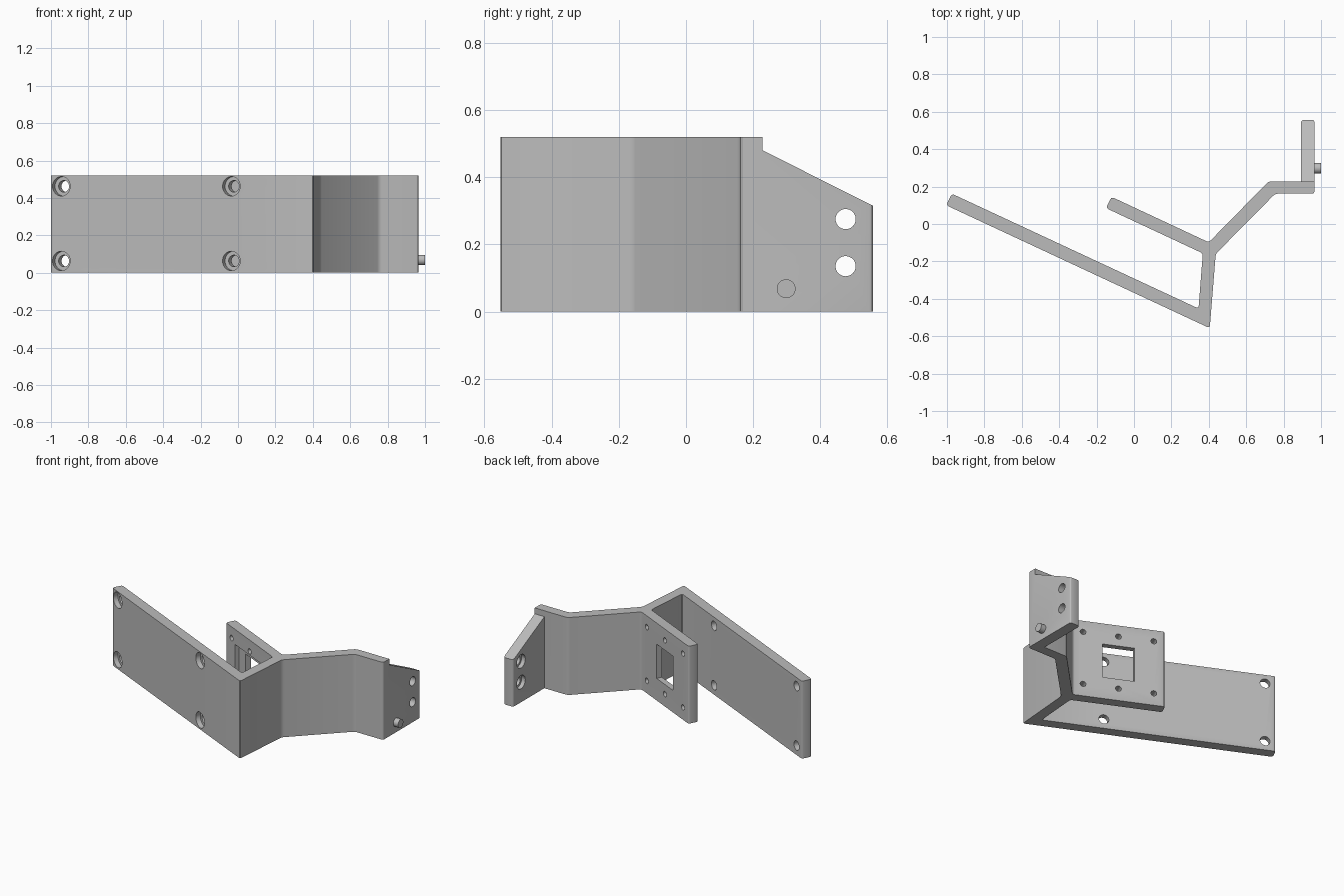
import bpy, bmesh
from math import radians, pi
from mathutils import Matrix, Vector

if "Cube" in bpy.data.objects:
    bpy.data.objects.remove(bpy.data.objects["Cube"])

HEIGHT = 0.52
THICK = 0.066
TILT = Matrix.Rotation(radians(-25), 4, 'Z')

grey = bpy.data.materials.new("plain grey")
grey.use_nodes = True
colour = (0.5, 0.5, 0.5, 1)
grey.diffuse_color = colour
grey.node_tree.nodes["Principled BSDF"].inputs["Base Color"].default_value = colour


def make_object(name, bm):
    bmesh.ops.recalc_face_normals(bm, faces=bm.faces)
    mesh = bpy.data.meshes.new(name)
    bm.to_mesh(mesh)
    bm.free()
    mesh.materials.append(grey)
    obj = bpy.data.objects.new(name, mesh)
    bpy.context.collection.objects.link(obj)
    return obj


def prism(points, offset):
    """Closed profile swept along an offset."""
    bm = bmesh.new()
    face = bm.faces.new([bm.verts.new(p) for p in points])
    new = bmesh.ops.extrude_face_region(bm, geom=[face])["geom"]
    verts = [g for g in new if isinstance(g, bmesh.types.BMVert)]
    bmesh.ops.translate(bm, verts=verts, vec=offset)
    return bm


def cylinder(frame, centre, radius, length, axis):
    bm = bmesh.new()
    turn = Matrix.Rotation(pi / 2, 4, axis)
    bmesh.ops.create_cone(bm, cap_ends=True, segments=32, radius1=radius,
                          radius2=radius, depth=length,
                          matrix=frame @ Matrix.Translation(centre) @ turn)
    return bm


def box(frame, centre, size):
    bm = bmesh.new()
    bmesh.ops.create_cube(bm, size=1, matrix=frame @ Matrix.Translation(centre)
                          @ Matrix.Diagonal((*size, 1)))
    return bm


cutters = []


def cut(bm):
    obj = make_object("cutter", bm)
    obj.hide_render = True
    cutters.append(obj)


# Folded bracket: one plan outline raised to full height
outline = [(-1.004, 0.10), (0.405, -0.557), (0.437, -0.16), (0.755, 0.162),
           (0.965, 0.162), (0.965, 0.557), (0.893, 0.557), (0.893, 0.228),
           (0.72, 0.228), (0.40, -0.098), (-0.12, 0.145), (-0.15, 0.085),
           (0.368, -0.157), (0.345, -0.452), (-0.974, 0.162)]
bm = prism([(x, y, 0) for x, y in outline], (0, 0, HEIGHT))
sharp_inside = Vector((0.893, 0.228))
upright = [e for e in bm.edges
           if abs(e.verts[0].co.z - e.verts[1].co.z) > 0.1
           and (e.verts[0].co.xy - sharp_inside).length > 0.01]
bmesh.ops.bevel(bm, geom=upright, offset=0.014, segments=3, profile=0.5,
                affect='EDGES')
bracket = make_object("folded_bracket", bm)

# Sloped top of the end flange
slope = [(0.227, 0.48), (0.7, 0.243), (0.7, 0.7), (0.227, 0.7)]
cut(prism([(0.88, y, z) for y, z in slope], (0.2, 0, 0)))

# Flange holes, widened on the inner side
flat = Matrix.Identity(4)
for z in (0.135, 0.275):
    cut(cylinder(flat, (0.93, 0.475, z), 0.03, 0.2, 'Y'))
    cut(cylinder(flat, (0.88, 0.475, z), 0.045, 0.08, 'Y'))

# Counterbored screw holes in the long plate
long_plate = Matrix.Translation((-1.0, 0.10, 0)) @ TILT
for x in (0.062, 1.065):
    for z in (0.063, 0.462):
        cut(cylinder(long_plate, (x, 0.03, z), 0.031, 0.3, 'X'))
        cut(cylinder(long_plate, (x, 0, z), 0.052, 0.06, 'X'))

# Mounting plate: screw holes, window and front pocket
mount = Matrix.Translation((-0.15, 0.085, 0)) @ TILT
for x in (0.07, 0.29, 0.51):
    for z in (0.083, 0.444):
        cut(cylinder(mount, (x, THICK / 2, z), 0.018, 0.12, 'X'))
cut(box(mount, (0.29, THICK / 2, 0.263), (0.2, 0.2, 0.23)))
cut(box(mount, (0.29, 0, 0.263), (0.36, 0.06, 0.31)))

# Bake the cuts and drop the cutters
for cutter in cutters:
    mod = bracket.modifiers.new("cut", 'BOOLEAN')
    mod.operation = 'DIFFERENCE'
    mod.solver = 'EXACT'
    mod.object = cutter
bpy.context.view_layer.update()
graph = bpy.context.evaluated_depsgraph_get()
baked = bpy.data.meshes.new_from_object(bracket.evaluated_get(graph))
bracket.modifiers.clear()
bracket.data = baked
baked.materials.clear()
baked.materials.append(grey)
for poly in baked.polygons:
    poly.material_index = 0
for cutter in cutters:
    bpy.data.objects.remove(cutter)

# Locating pin on the flange
pin = make_object("locating_pin",
                  cylinder(flat, (0.975, 0.298, 0.068), 0.028, 0.05, 'Y'))

# Smooth the round parts, keep the folds crisp
bpy.ops.object.select_all(action='DESELECT')
for obj in (bracket, pin):
    obj.select_set(True)
bpy.context.view_layer.objects.active = bracket
bpy.ops.object.shade_smooth_by_angle(angle=radians(20))
